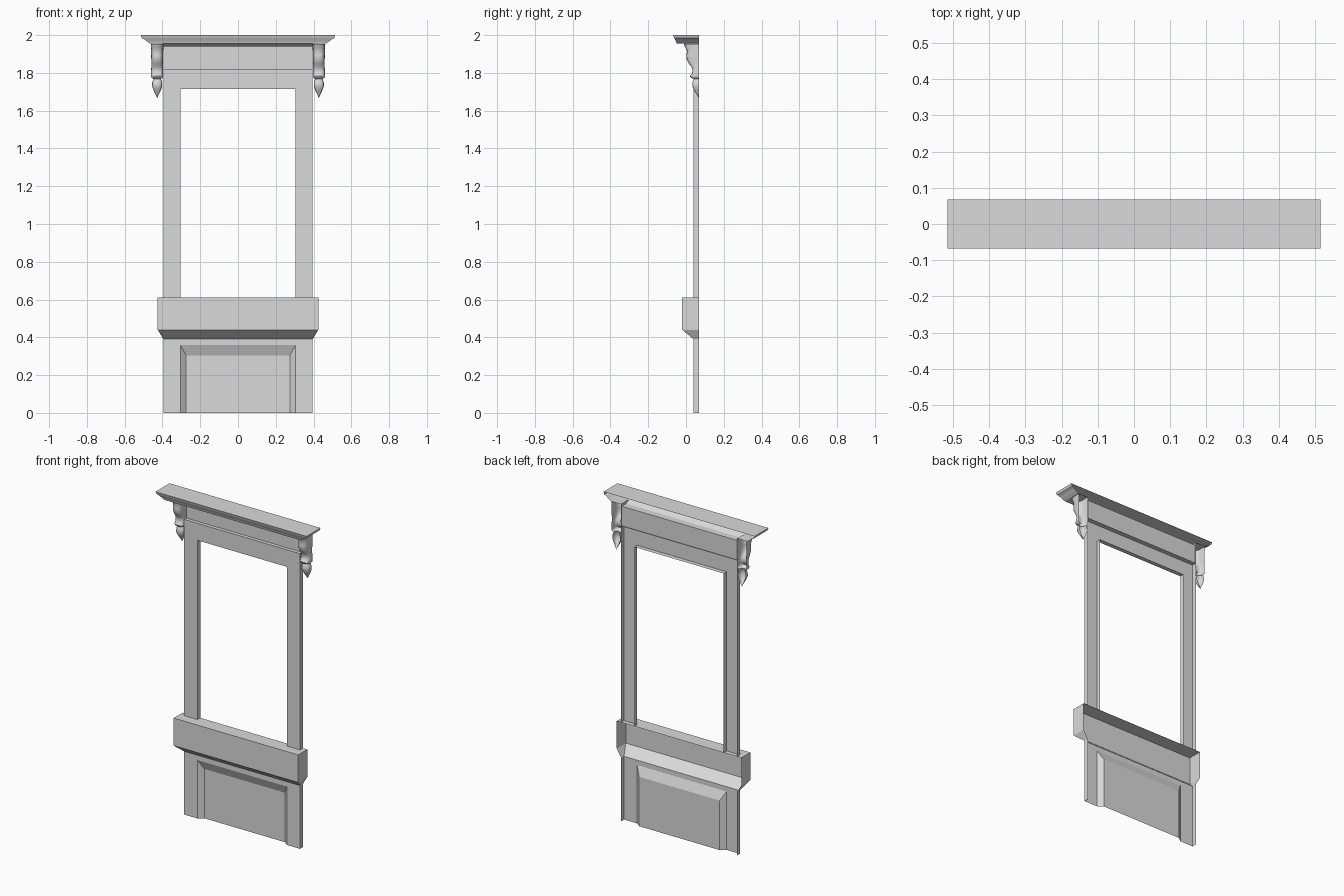
import bpy
import bmesh
from math import cos, sin, pi, radians

default = bpy.data.objects.get("Cube")
if default:
    bpy.data.objects.remove(default, do_unlink=True)

BACK, FACE, FRIEZE = 0.068, 0.04, 0.062   # depth planes of the open-backed shell
HALF, OPENING = 0.395, 0.305              # half widths of the surround and its opening

grey = bpy.data.materials.new("plain_grey")
grey.use_nodes = True
grey.diffuse_color = (0.7, 0.7, 0.7, 1)
grey.node_tree.nodes["Principled BSDF"].inputs["Base Color"].default_value = (0.7, 0.7, 0.7, 1)


def shell(name, rows, cap_first=False, cap_last=False, skip=(), smooth=0):
    """Join equal rows of points into an open sheet that faces the front."""
    bm = bmesh.new()
    grid = [[bm.verts.new(p) for p in row] for row in rows]
    for r in range(len(grid) - 1):
        for c in range(len(grid[r]) - 1):
            if (r, c) not in skip:
                bm.faces.new((grid[r][c], grid[r][c + 1], grid[r + 1][c + 1], grid[r + 1][c]))
    if cap_first:
        bm.faces.new(grid[0])
    if cap_last:
        bm.faces.new(grid[-1])
    bmesh.ops.remove_doubles(bm, verts=bm.verts, dist=0.0001)
    bmesh.ops.recalc_face_normals(bm, faces=bm.faces)
    bm.normal_update()
    if sum(f.normal.y * f.calc_area() for f in bm.faces) > 0:
        bmesh.ops.reverse_faces(bm, faces=bm.faces)
    mesh = bpy.data.meshes.new(name)
    bm.to_mesh(mesh)
    bm.free()
    mesh.materials.append(grey)
    obj = bpy.data.objects.new(name, mesh)
    bpy.context.collection.objects.link(obj)
    if smooth:
        bpy.ops.object.select_all(action='DESELECT')
        obj.select_set(True)
        bpy.context.view_layer.objects.active = obj
        bpy.ops.object.shade_smooth_by_angle(angle=radians(smooth))
    return obj


def arch(w, bottom, top, y):
    """Upright three-sided outline, open at the bottom."""
    return [(-w, y, bottom), (-w, y, top), (w, y, top), (w, y, bottom)]


def wrap(w, y, z):
    """Level outline running round the left side, front and right side."""
    return [(-w, BACK, z), (-w, y, z), (w, y, z), (w, BACK, z)]


# Lower wall with a bevelled, sunken panel
shell("lower_panel", [arch(HALF, 0, 0.39, BACK), arch(HALF, 0, 0.39, FACE),
                      arch(OPENING, 0, 0.36, FACE), arch(0.275, 0, 0.305, 0.064)],
      cap_last=True, skip={(0, 1)})

# Projecting sill with a sloped underside
shell("sill", [wrap(0.425, -0.02, 0.61), wrap(0.425, -0.02, 0.44),
               wrap(HALF, FACE, 0.39)], cap_first=True)

# Window surround with inner and outer returns
shell("window_surround", [arch(HALF, 0.61, 1.82, BACK), arch(HALF, 0.61, 1.82, FACE),
                          arch(OPENING, 0.61, 1.715, FACE), arch(OPENING, 0.61, 1.715, BACK)])

# Cornice moulding, bed mould and recessed frieze
cornice = [(0.515, -0.068, 2.0), (0.51, -0.063, 1.985), (0.492, -0.058, 1.975),
           (0.483, -0.054, 1.967), (0.465, -0.05, 1.955), (0.396, -0.01, 1.955),
           (HALF, 0.02, 1.94), (HALF, FRIEZE, 1.94), (HALF, FRIEZE, 1.82)]
shell("cornice_and_frieze", [wrap(*s) for s in cornice], cap_first=True)


def half_round(cx, w, y, z, steps=10):
    """Flat-sided, round-fronted section against the back plane."""
    pts = []
    for i in range(steps + 1):
        a = pi * i / steps
        c, s = cos(a), sin(a)
        x = cx + w * (1 if c > 0 else -1) * abs(c) ** 0.6
        pts.append((x, BACK - (BACK - y) * abs(s) ** 0.6, z))
    return pts


# Scrolled brackets with pointed drops: half width, front depth, height
bracket = [(0.033, -0.012, 1.953), (0.033, -0.005, 1.935), (0.032, 0.006, 1.915),
           (0.032, 0.002, 1.895), (0.031, 0.004, 1.87), (0.03, 0.014, 1.85),
           (0.031, 0.03, 1.83), (0.032, 0.035, 1.81), (0.032, 0.03, 1.795),
           (0.032, 0.021, 1.783), (0.03, 0.024, 1.775), (0.02, 0.042, 1.768)]
drop = [(0.02, 0.042, 1.768), (0.026, 0.034, 1.75), (0.027, 0.033, 1.73),
        (0.02, 0.042, 1.71), (0.01, 0.055, 1.688), (0.0, BACK, 1.667)]
for side, sx in (("left", 1), ("right", -1)):
    for part, profile in (("bracket", bracket), ("drop", drop)):
        shell(f"{side}_{part}", [half_round(sx * 0.428, *p) for p in profile], smooth=50)
